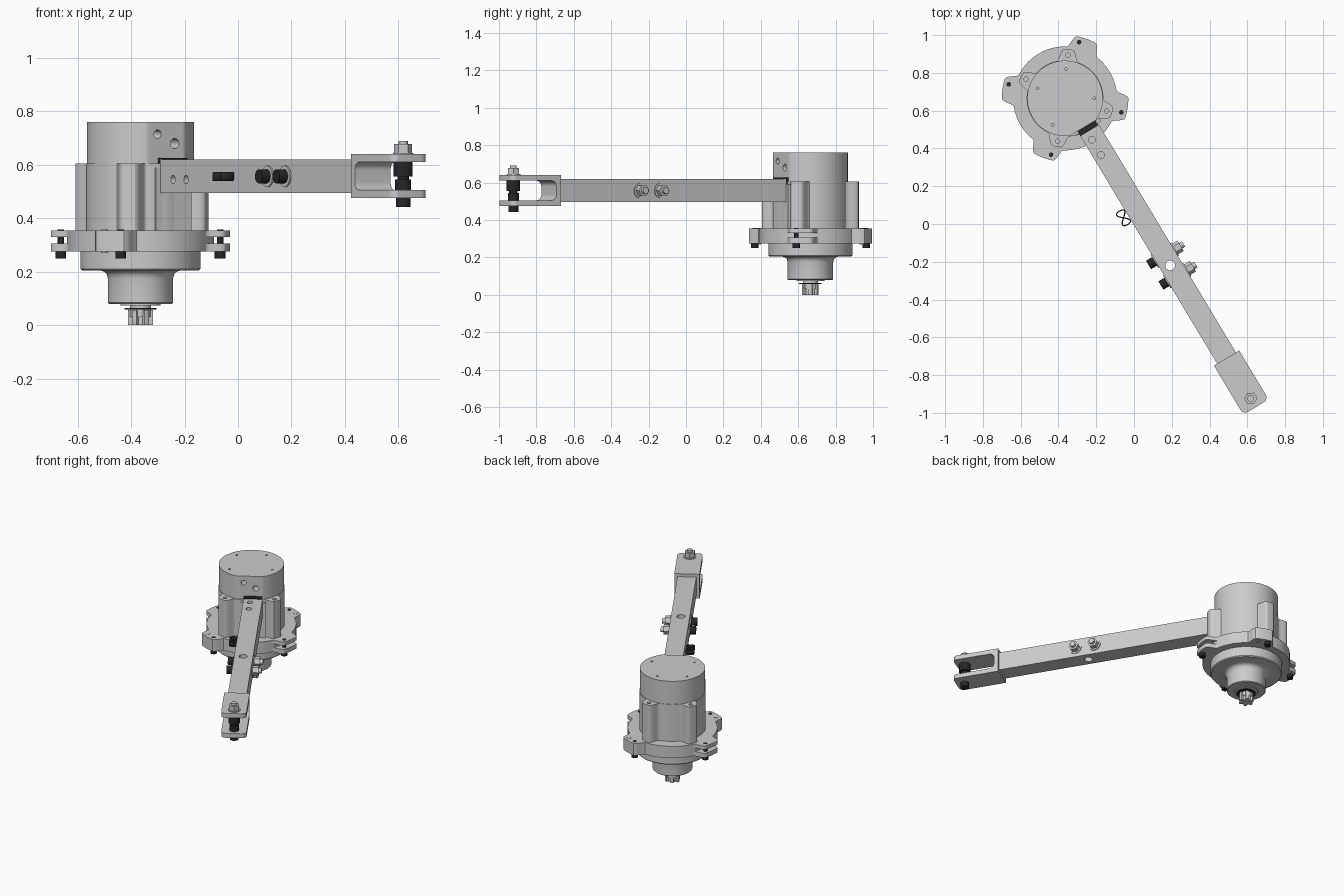
import bpy, bmesh
from math import sin, cos, pi, radians, degrees
from mathutils import Matrix, Vector

if "Cube" in bpy.data.objects:
    bpy.data.objects.remove(bpy.data.objects["Cube"])

T = Matrix.Translation
CX, CY = -0.365, 0.665
MOTOR = T((CX, CY, 0))
# arm frame: x along the arm, y towards its right side, z up
ARM = T((-0.24, 0.505, 0)) @ Matrix.Rotation(radians(-59), 4, 'Z')
BLACK = bpy.data.materials.new("black")
BLACK.diffuse_color = (0.02, 0.02, 0.02, 1)
BLACK.use_nodes = True
BLACK.node_tree.nodes["Principled BSDF"].inputs["Base Color"].default_value = BLACK.diffuse_color


def add(name, bm, M, mat=None):
    bmesh.ops.recalc_face_normals(bm, faces=bm.faces)
    bm.transform(M)
    me = bpy.data.meshes.new(name)
    bm.to_mesh(me)
    bm.free()
    ob = bpy.data.objects.new(name, me)
    bpy.context.collection.objects.link(ob)
    if mat:
        me.materials.append(mat)
    smooth(ob)
    return ob


def select(ob):
    bpy.ops.object.select_all(action='DESELECT')
    ob.select_set(True)
    bpy.context.view_layer.objects.active = ob


def smooth(ob):
    select(ob)
    bpy.ops.object.shade_smooth_by_angle(angle=radians(30))


def prism(name, pts, z0, z1, M, mat=None):
    bm = bmesh.new()
    lo = [bm.verts.new((x, y, z0)) for x, y in pts]
    hi = [bm.verts.new((x, y, z1)) for x, y in pts]
    bm.faces.new(lo)
    bm.faces.new(hi)
    for i in range(len(pts)):
        j = (i + 1) % len(pts)
        bm.faces.new((lo[i], lo[j], hi[j], hi[i]))
    return add(name, bm, M, mat)


def circle(r, n=32):
    return [(r * cos(2 * pi * i / n), r * sin(2 * pi * i / n)) for i in range(n)]


def cyl(name, r, z0, z1, M, mat=None, n=32):
    return prism(name, circle(r, n), z0, z1, M, mat)


def rect(x0, x1, y0, y1, radii=(0, 0, 0, 0)):
    """Rectangle, counter-clockwise from lower left, with a radius per corner."""
    out = []
    cs = [(x0, y0, 1, 1), (x1, y0, -1, 1), (x1, y1, -1, -1), (x0, y1, 1, -1)]
    for k, ((x, y, sx, sy), r) in enumerate(zip(cs, radii)):
        steps = 8 if r else 0
        for i in range(steps + 1):
            a = pi + k * pi / 2 + (i / steps * pi / 2 if steps else 0)
            out.append((x + sx * r + r * cos(a), y + sy * r + r * sin(a)))
    return out


def lobes(base, top, centres, w, f, n=240):
    """Round outline with smooth lobes at the given angles."""
    pts = []
    for i in range(n):
        a, r = 360 * i / n, base
        for c in centres:
            d = abs((a - c + 180) % 360 - 180)
            t = min(1, max(0, (w + f - d) / f))
            r = max(r, base + (top - base) * (0.5 - 0.5 * cos(pi * t)))
        pts.append((r * cos(radians(a)), r * sin(radians(a))))
    return pts


def lathe(name, prof, M, mat=None, n=72):
    bm = bmesh.new()
    rings = [[bm.verts.new((x, y, z)) for x, y in circle(r, n)] for r, z in prof]
    for a, b in zip(rings, rings[1:]):
        for i in range(n):
            j = (i + 1) % n
            bm.faces.new((a[i], a[j], b[j], b[i]))
    bm.faces.new(rings[0])
    bm.faces.new(rings[-1])
    return add(name, bm, M, mat)


def cut(ob, cutters):
    for c in cutters:
        c.hide_render = True
        m = ob.modifiers.new("cut", 'BOOLEAN')
        m.operation, m.solver, m.object = 'DIFFERENCE', 'EXACT', c
        select(ob)
        bpy.ops.object.modifier_apply(modifier=m.name)
        bpy.data.objects.remove(c)
    smooth(ob)


def at(angle, r):
    return MOTOR @ T((r * cos(radians(angle)), r * sin(radians(angle)), 0))


def side(s, z):
    """Frame at a point on the arm with its z axis running across the arm."""
    return ARM @ T((s, 0, z)) @ Matrix.Rotation(-pi / 2, 4, 'X')


# motor can with a flat towards the arm, and its holes
can = []
for i in range(180):
    a = 2 * pi * i / 180
    c = cos(a + radians(59))
    r = min(0.2, 0.183 / c) if c > 0.5 else 0.2
    can.append((r * cos(a), r * sin(a)))
motor_can = prism("motor_can", can, 0.34, 0.76, MOTOR)
holes = [cyl("hole", 0.007, 0.73, 0.8, at(a, 0.155), n=12) for a in (88, 160, 0, 245)]
for l, z, r in ((-0.06, 0.715, 0.016), (0.015, 0.68, 0.019)):
    M = ARM @ T((0, l, z)) @ Matrix.Rotation(pi / 2, 4, 'Y')
    holes.append(cyl("hole", r, -0.08, 0.05, M, n=24))
cut(motor_can, holes)

# lower housing with four screw bosses
BOSS = (86, 154, 343, 260)
housing = prism("housing", lobes(0.203, 0.26, BOSS, 5, 11), 0.345, 0.605, MOTOR)
cut(housing, [cyl("hole", 0.012, 0.56, 0.65, at(a, 0.23), n=16) for a in BOSS])
prism("arm_mount_pad", rect(-0.07, 0.0, -0.078, 0.078), 0.35, 0.59, ARM)

# flange in three layers, two of the ears are split by a slot
EARS = (171, 351, 70, 250)
prism("flange_lower", lobes(0.275, 0.335, EARS, 9, 9), 0.275, 0.305, MOTOR)
prism("flange_middle", lobes(0.275, 0.335, EARS[2:], 9, 9), 0.305, 0.33, MOTOR)
prism("flange_upper", lobes(0.275, 0.335, EARS, 9, 9), 0.33, 0.355, MOTOR)
for a in (166, 346, 76, 256):
    cyl("flange_bolt_head", 0.02, 0.25, 0.276, at(a, 0.307), BLACK)
    cyl("flange_bolt_shank", 0.012, 0.27, 0.357, at(a, 0.307), BLACK, 20)
for a in (64, 244):
    cyl("flange_dowel", 0.013, 0.27, 0.357, at(a, 0.307), None, 20)

# stepped nose under the flange
lathe("nose", [(0.225, 0.28), (0.225, 0.211), (0.219, 0.205), (0.15, 0.205),
               (0.135, 0.2), (0.126, 0.19), (0.122, 0.175), (0.122, 0.084),
               (0.118, 0.08), (0.075, 0.08), (0.075, 0.074), (0.05, 0.074)], MOTOR)
cyl("seal_ring", 0.06, 0.058, 0.064, MOTOR, BLACK)
cyl("shaft", 0.04, 0.03, 0.08, MOTOR)
prism("splined_pinion", lobes(0.033, 0.047, range(0, 360, 60), 12, 6, 120), 0, 0.057, MOTOR)

# arm bar with its holes
arm = prism("arm_bar", rect(0, 1.43, -0.058, 0.058), 0.495, 0.62, ARM)
cutters = [cyl("hole", 0.026, 0.4, 0.7, ARM @ T((0.843, -0.003, 0)))]
cutters += [cyl("hole", 0.018, 0.59, 0.7, ARM @ T((s, -0.016, 0))) for s in (0.059, 0.153)]
cutters += [cyl("hole", 0.016, -0.09, -0.03, side(s, 0.545)) for s in (0.09, 0.185)]
cut(arm, cutters)
prism("black_end_strip", rect(-0.02, 0.012, -0.058, 0.052), 0.592, 0.626, ARM, BLACK)

# fork at the free end
fork = prism("fork", rect(1.417, 1.72, -0.078, 0.078, (0, 0.03, 0.03, 0)), 0.475, 0.64, ARM)
slot = prism("slot", rect(1.445, 1.9, -0.0525, 0.0525, (0.03, 0, 0, 0.03)), -0.2, 0.2,
             side(0, 0.5575))
cut(fork, [slot])

# fork bolt, spacers and nut
PIN = ARM @ T((1.666, 0, 0))
cyl("fork_bolt_head", 0.027, 0.443, 0.476, PIN, BLACK)
cyl("fork_bolt_shank", 0.018, 0.45, 0.69, PIN)
cyl("fork_spacer_lower", 0.03, 0.504, 0.545, PIN, BLACK)
cyl("fork_spacer_waist", 0.022, 0.545, 0.556, PIN, BLACK)
cyl("fork_spacer_upper", 0.036, 0.556, 0.611, PIN, BLACK)
cyl("fork_washer", 0.038, 0.639, 0.645, PIN)
cyl("fork_nut", 0.034, 0.645, 0.677, PIN, None, 6)

# two cross bolts through the arm
for s in (0.782, 0.909):
    M = side(s, 0.557)
    cyl("cross_bolt_head", 0.026, -0.1, -0.062, M, BLACK)
    cyl("cross_bolt_shank", 0.017, -0.07, 0.116, M)
    for l in (-0.064, 0.057):
        cyl("cross_bolt_washer", 0.04, l, l + 0.007, M)
    cyl("cross_bolt_nut", 0.032, 0.064, 0.098, M, None, 6)

# wire clip on the left side of the arm
cu = bpy.data.curves.new("cable_clip", 'CURVE')
cu.dimensions, cu.extrude, cu.bevel_depth, cu.bevel_resolution = '3D', 0.014, 0.003, 0
sp = cu.splines.new('POLY')
sp.points.add(31)
for i, p in enumerate(sp.points):
    t = 2 * pi * i / 32
    p.co = (0.5 + 0.042 * sin(t), -0.085 + 0.024 * sin(2 * t), 0.557, 1)
sp.use_cyclic_u = True
clip = bpy.data.objects.new("cable_clip", cu)
bpy.context.collection.objects.link(clip)
clip.matrix_world = ARM
cu.materials.append(BLACK)
select(clip)
bpy.ops.object.convert(target='MESH')
